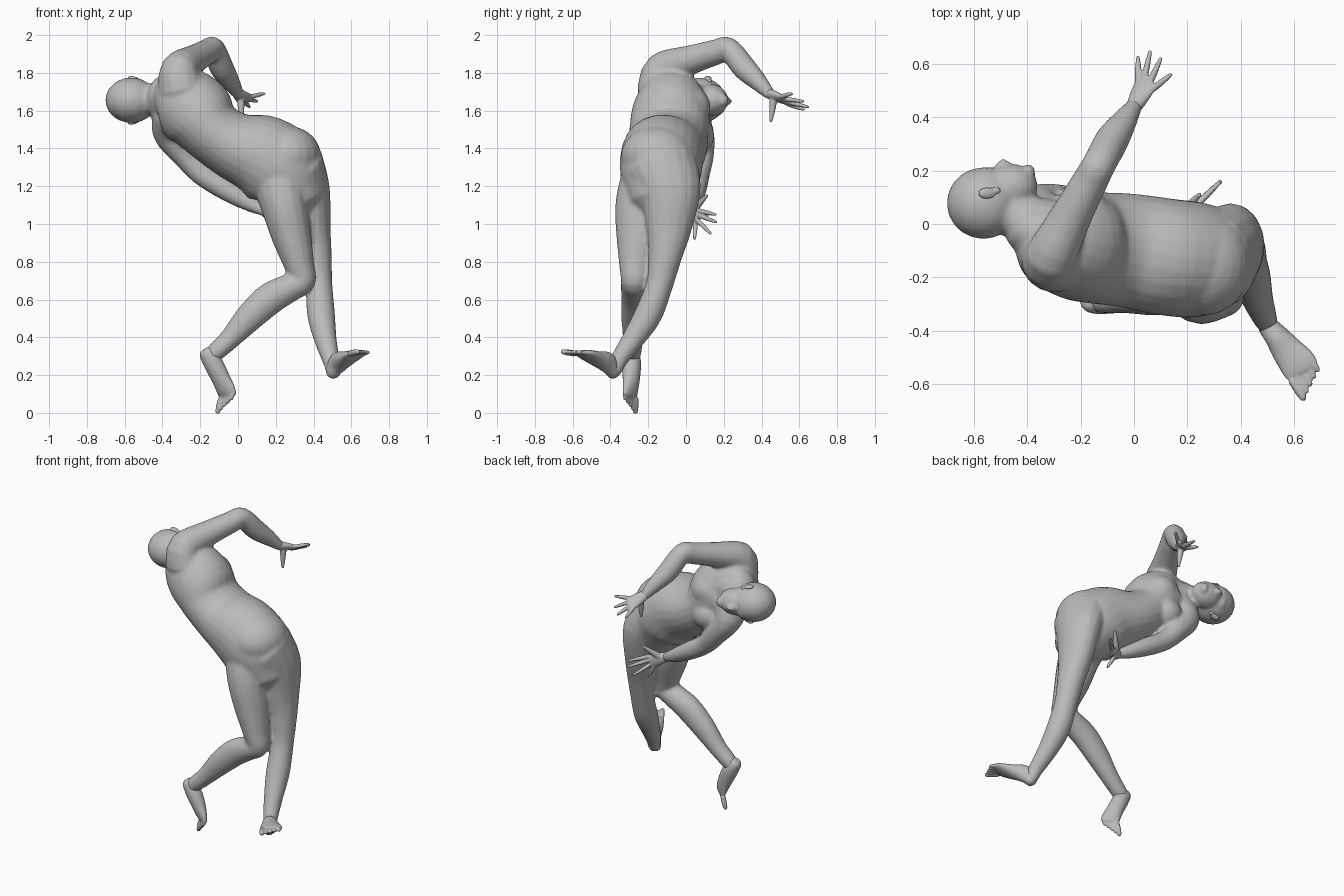
import bpy, bmesh
from mathutils import Vector, Matrix

cube = bpy.data.objects.get("Cube")
if cube:
    bpy.data.objects.remove(cube, do_unlink=True)

clay = bpy.data.materials.new("grey_clay")
clay.use_nodes = True
clay.diffuse_color = (0.5, 0.5, 0.5, 1)
clay.node_tree.nodes["Principled BSDF"].inputs["Base Color"].default_value = (0.5, 0.5, 0.5, 1)


def spline(stations, steps=4):
    """Smooth path through stations of (x, y, z, radius along ref, other radius)."""
    pts = [Vector(s if len(s) == 5 else (*s, s[3])) for s in stations]
    pts = [pts[0]] + pts + [pts[-1]]
    out = []
    for a, b, c, d in zip(pts, pts[1:], pts[2:], pts[3:]):
        for i in range(steps):
            t = i / steps
            out.append(0.5 * (2 * b + (c - a) * t + (2 * a - 5 * b + 4 * c - d) * t * t
                              + (3 * b - a - 3 * c + d) * t ** 3))
    return out + [pts[-1]]


def limb(bm, stations, ref=(0, 1, 0), sides=16):
    """Loft of ellipses with rounded ends; the first radius lies along ref."""
    path = [(Vector(p[:3]), p[3], p[4]) for p in spline(stations)]
    first, last = (path[0][0] - path[1][0]).normalized(), (path[-1][0] - path[-2][0]).normalized()

    def cap(end, way):
        c, a, b = end
        r = min(a, b)
        return [(c + way * r * 0.45, a * 0.85, b * 0.85), (c + way * r * 0.75, a * 0.5, b * 0.5)]
    path = cap(path[0], first)[::-1] + path + cap(path[-1], last)
    rings = []
    for i, (c, a, b) in enumerate(path):
        tan = (path[min(i + 1, len(path) - 1)][0] - path[max(i - 1, 0)][0]).normalized()
        u = Vector(ref)
        u = (u - tan * u.dot(tan)).normalized()
        w = tan.cross(u)
        turn = [Matrix.Rotation(6.28319 * k / sides, 2) @ Vector((1, 0)) for k in range(sides)]
        rings.append([bm.verts.new(c + u * a * d.x + w * b * d.y) for d in turn])
    for r, s in zip(rings, rings[1:]):
        for k in range(sides):
            n = (k + 1) % sides
            bm.faces.new((r[k], r[n], s[n], s[k]))
    bm.faces.new(rings[0][::-1])
    bm.faces.new(rings[-1])


def ball(bm, centre, size, turn=0, axis='Z'):
    m = Matrix.Translation(centre) @ Matrix.Rotation(turn, 4, axis) @ Matrix.Diagonal((*size, 1))
    bmesh.ops.create_uvsphere(bm, u_segments=20, v_segments=14, radius=1, matrix=m)


def finish(name, bm, voxel, smooth):
    bmesh.ops.recalc_face_normals(bm, faces=bm.faces)
    mesh = bpy.data.meshes.new(name)
    bm.to_mesh(mesh)
    bm.free()
    mesh.materials.append(clay)
    obj = bpy.data.objects.new(name, mesh)
    bpy.context.collection.objects.link(obj)
    fuse = obj.modifiers.new("fuse", 'REMESH')
    fuse.mode = 'VOXEL'
    fuse.voxel_size = voxel
    fuse.use_smooth_shade = True
    relax = obj.modifiers.new("relax", 'SMOOTH')
    relax.factor = 0.5
    relax.iterations = smooth


# Torso, neck and skull
body = bmesh.new()
limb(body, [(-.39, -.02, 1.68, .1, .11), (-.32, -.06, 1.665, .17, .18), (-.22, -.08, 1.59, .205, .2),
            (-.14, -.09, 1.495, .21, .17), (-.02, -.1, 1.415, .215, .18), (.13, -.125, 1.36, .22, .22),
            (.24, -.135, 1.275, .215, .225), (.30, -.14, 1.17, .18, .17)], sides=24)
limb(body, [(-.52, .07, 1.655, .08), (-.44, .03, 1.66, .09), (-.35, -.02, 1.65, .125)])
ball(body, (-.565, .078, 1.655), (.138, .135, .12))
ball(body, (-.47, .135, 1.655), (.11, .088, .085), .15)
# Face: nose, brow, lips, chin
ball(body, (-.49, .22, 1.65), (.03, .025, .02))
ball(body, (-.55, .185, 1.65), (.03, .03, .07))
ball(body, (-.44, .21, 1.65), (.018, .016, .03))
ball(body, (-.395, .195, 1.655), (.025, .03, .035))
# Chest and seat
ball(body, (-.21, .05, 1.47), (.105, .1, .1))
ball(body, (-.19, .02, 1.62), (.11, .11, .11))
ball(body, (.26, -.15, 1.36), (.18, .195, .16))
ball(body, (.23, -.2, 1.27), (.14, .145, .15))

# Raised right arm and lowered left arm
limb(body, [(-.30, -.13, 1.72, .13), (-.31, -.12, 1.815, .1), (-.235, .03, 1.87, .078),
            (-.165, .16, 1.91, .068), (-.13, .225, 1.925, .063), (-.085, .31, 1.825, .064),
            (-.04, .38, 1.755, .05), (0, .44, 1.69, .032)], ref=(1, 0, 0))
limb(body, [(-.34, .0, 1.57, .12), (-.36, .06, 1.48, .09), (-.28, .075, 1.37, .074),
            (-.19, .065, 1.265, .062), (-.06, .05, 1.18, .058), (.06, .03, 1.11, .044),
            (.14, .01, 1.07, .03)])

# Straight right leg and bent left leg
limb(body, [(.31, -.13, 1.31, .19, .15), (.37, -.085, 1.18, .165, .118), (.395, -.09, .98, .122, .096),
            (.415, -.11, .83, .09, .082), (.428, -.14, .68, .072), (.44, -.20, .52, .074),
            (.463, -.28, .39, .06), (.492, -.355, .28, .046), (.503, -.375, .225, .038)])
limb(body, [(.21, -.19, 1.26, .15), (.245, -.235, 1.1, .14, .125), (.285, -.25, .93, .12, .105),
            (.325, -.265, .78, .09, .08), (.34, -.27, .7, .075, .072), (.28, -.27, .665, .075),
            (.17, -.27, .605, .073, .085), (.065, -.275, .51, .068, .077), (-.04, -.28, .395, .055, .057),
            (-.115, -.285, .325, .05), (-.15, -.285, .295, .042)])
finish("body", body, .011, 6)


def foot(name, stations, across, toes, direction):
    """Sole lofted from heel to ball, with five toes stepping across its end."""
    bm = bmesh.new()
    limb(bm, stations, ref=across)
    end, across, direction = Vector(stations[-1][:3]), Vector(across).normalized(), Vector(direction)
    for i in range(5):
        root = end + across * (i - 2) * toes
        r = .017 if i == 0 else .0125
        tip = root + direction * (1.1 - .1 * i)
        limb(bm, [(*root, r), (*root.lerp(tip, .6), r), (*tip, r * .8)], ref=across, sides=8)
    finish(name, bm, .006, 3)


foot("right_foot", [(.502, -.385, .215, .038, .038), (.53, -.415, .265, .045, .056),
                    (.575, -.475, .288, .06, .04), (.615, -.525, .308, .07, .026),
                    (.63, -.55, .315, .068, .018)], (.62, .75, 0), .027, (.036, -.056, .008))
foot("left_foot", [(-.16, -.29, .31, .046, .044), (-.13, -.288, .26, .052, .05),
                   (-.09, -.29, .18, .053, .042), (-.063, -.295, .12, .058, .028),
                   (-.057, -.295, .095, .058, .019)], (.68, -.55, .45), .024, (-.016, 0, -.062))


def hand(name, wrist, knuckle, across, width, tips, thumb):
    """Flat palm, four fingers fanned over the knuckles, and a thumb."""
    bm = bmesh.new()
    wrist, knuckle, across = Vector(wrist), Vector(knuckle), Vector(across).normalized()
    limb(bm, [(*wrist, .031, .028), (*wrist.lerp(knuckle, .5), width * .88, .023),
              (*knuckle, width, .016)], ref=across)
    for i, tip in enumerate(tips):
        root = knuckle + across * width * (i - 1.5) * .55
        limb(bm, [(*root, .0135), (*root.lerp(Vector(tip), .5), .0125), (*tip, .008)], ref=across, sides=8)
    root = wrist.lerp(knuckle, .3)
    limb(bm, [(*root, .024), (*root.lerp(Vector(thumb), .55), .017), (*thumb, .009)], ref=across, sides=8)
    finish(name, bm, .005, 3)


hand("right_hand", (0, .44, 1.69), (.045, .525, 1.655), (.7, -.4, .5), .047,
     [(.015, .625, 1.605), (.06, .645, 1.62), (.1, .62, 1.65), (.138, .56, 1.69)], (.02, .45, 1.545))
hand("left_hand", (.14, .01, 1.07), (.22, .06, 1.035), (-.35, -.25, -.9), .047,
     [(.32, .155, 1.05), (.325, .16, 1.01), (.3, .13, .95), (.25, .045, .922)], (.245, .11, 1.15))

# Ears: rim with a smaller lobe, one on each side of the head
for name, side in (("right_ear", 1), ("left_ear", -1)):
    ear = bmesh.new()
    ball(ear, (-.55, .115, 1.655 + side * .112), (.036, .022, .014), side * .3, 'Y')
    ball(ear, (-.52, .125, 1.655 + side * .1), (.02, .014, .012))
    finish(name, ear, .005, 2)
